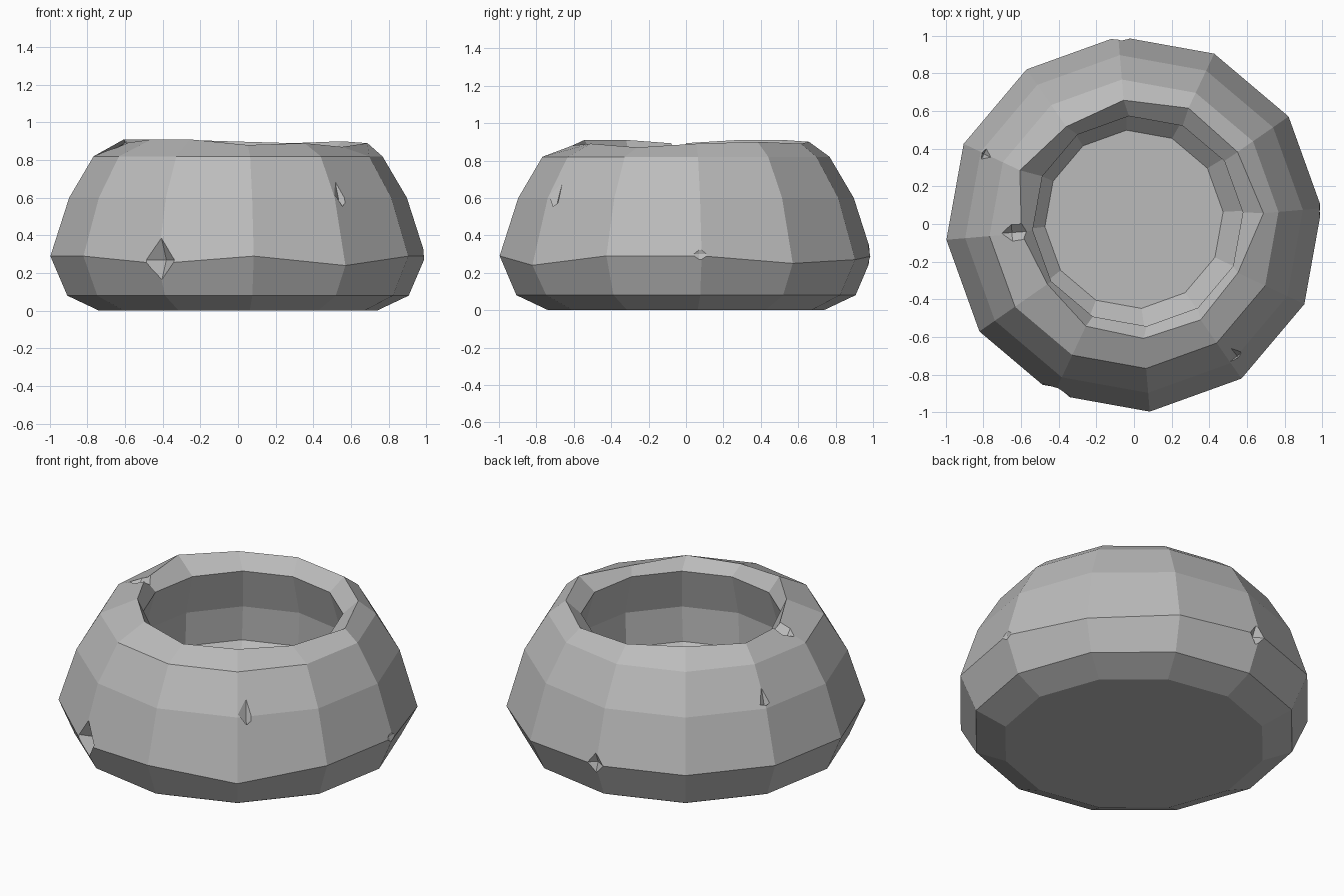
import bpy, bmesh, math
from mathutils import Vector

if "Cube" in bpy.data.objects:
    bpy.data.objects.remove(bpy.data.objects["Cube"], do_unlink=True)

SIDES = 12
OFFSET = math.radians(4.8)

stone = bpy.data.materials.new("grey_stone")
stone.use_nodes = True
GREY = (0.5, 0.5, 0.5, 1)
stone.diffuse_color = GREY
bsdf = stone.node_tree.nodes["Principled BSDF"]
bsdf.inputs["Base Color"].default_value = GREY
bsdf.inputs["Roughness"].default_value = 0.9


def to_object(name, bm):
    bmesh.ops.recalc_face_normals(bm, faces=bm.faces)
    mesh = bpy.data.meshes.new(name)
    bm.to_mesh(mesh)
    bm.free()
    mesh.materials.append(stone)
    obj = bpy.data.objects.new(name, mesh)
    bpy.context.collection.objects.link(obj)
    return obj


def per_side(value):
    return value if isinstance(value, list) else [value] * SIDES


# Uneven heights of the widest edge and uneven shape of the worn rim
belly_z = [.29, .25, .27, .29, .29, .29, .29, .29, .25, .29, .24, .29]
rim_r = [.69, .67, .68, .66, .63, .67, .60, .56, .60, .61, .62, .61]
rim_z = [.89, .90, .89, .90, .91, .91, .89, .91, .91, .88, .89, .87]

# Profile from the base, up the outside, over the rim and down the hollow:
# radius, height, shift in x, shift in y
profile = [
    (.74, 0, 0, 0),
    (.91, .08, 0, 0),
    (1.0, belly_z, 0, 0),
    (.90, .60, 0, 0),
    (.77, .82, 0, 0),
    (rim_r, rim_z, 0, 0),
    (.56, .82, .02, .015),
    (.63, .57, .02, .015),
    (.63, .36, .01, .02),
    (.475, .20, 0, .025),
]

bm = bmesh.new()
rings = []
for radius, height, dx, dy in profile:
    ring = []
    for i, (r, z) in enumerate(zip(per_side(radius), per_side(height))):
        a = OFFSET + math.tau * i / SIDES
        ring.append(bm.verts.new((r * math.cos(a) + dx, r * math.sin(a) + dy, z)))
    rings.append(ring)
for low, high in zip(rings, rings[1:]):
    for i in range(SIDES):
        j = (i + 1) % SIDES
        bm.faces.new((low[i], low[j], high[j], high[i]))
bm.faces.new(rings[0])
bm.faces.new(rings[-1])
bowl = to_object("stone_bowl", bm)


# Chips are cut out with long pointed wedges: centre, half sizes along
# the radial, sideways and vertical directions
def chip(name, angle, radius, z, depth, width, height):
    a = math.radians(angle)
    out = Vector((math.cos(a), math.sin(a), 0))
    side = Vector((-math.sin(a), math.cos(a), 0))
    up = Vector((0, 0, 1))
    centre = out * radius + up * z
    bm = bmesh.new()
    points = [centre + s * v for v in (out * depth, side * width, up * height)
              for s in (1, -1)]
    for p in points:
        bm.verts.new(p)
    bmesh.ops.convex_hull(bm, input=bm.verts)
    cutter = to_object(name, bm)
    cutter.hide_render = True
    cut = bowl.modifiers.new(name, 'BOOLEAN')
    cut.operation = 'DIFFERENCE'
    cut.solver = 'EXACT'
    cut.object = cutter
    bpy.context.view_layer.objects.active = bowl
    bpy.ops.object.modifier_apply(modifier=name)
    bpy.data.objects.remove(cutter, do_unlink=True)


chip("front_chip", 245, .99, .27, .09, .10, .17)
chip("back_chip", 94, 1.0, .29, .05, .07, .12)
chip("side_chip", 4, 1.01, .30, .03, .13, .10)
chip("rim_chip", 184, .65, .89, .14, .07, .07)
chip("shoulder_chip", 308, .89, .68, .05, .08, .16)
chip("far_shoulder_chip", 155, .88, .70, .04, .09, .12)

for face in bowl.data.polygons:
    face.use_smooth = False
    face.material_index = 0
